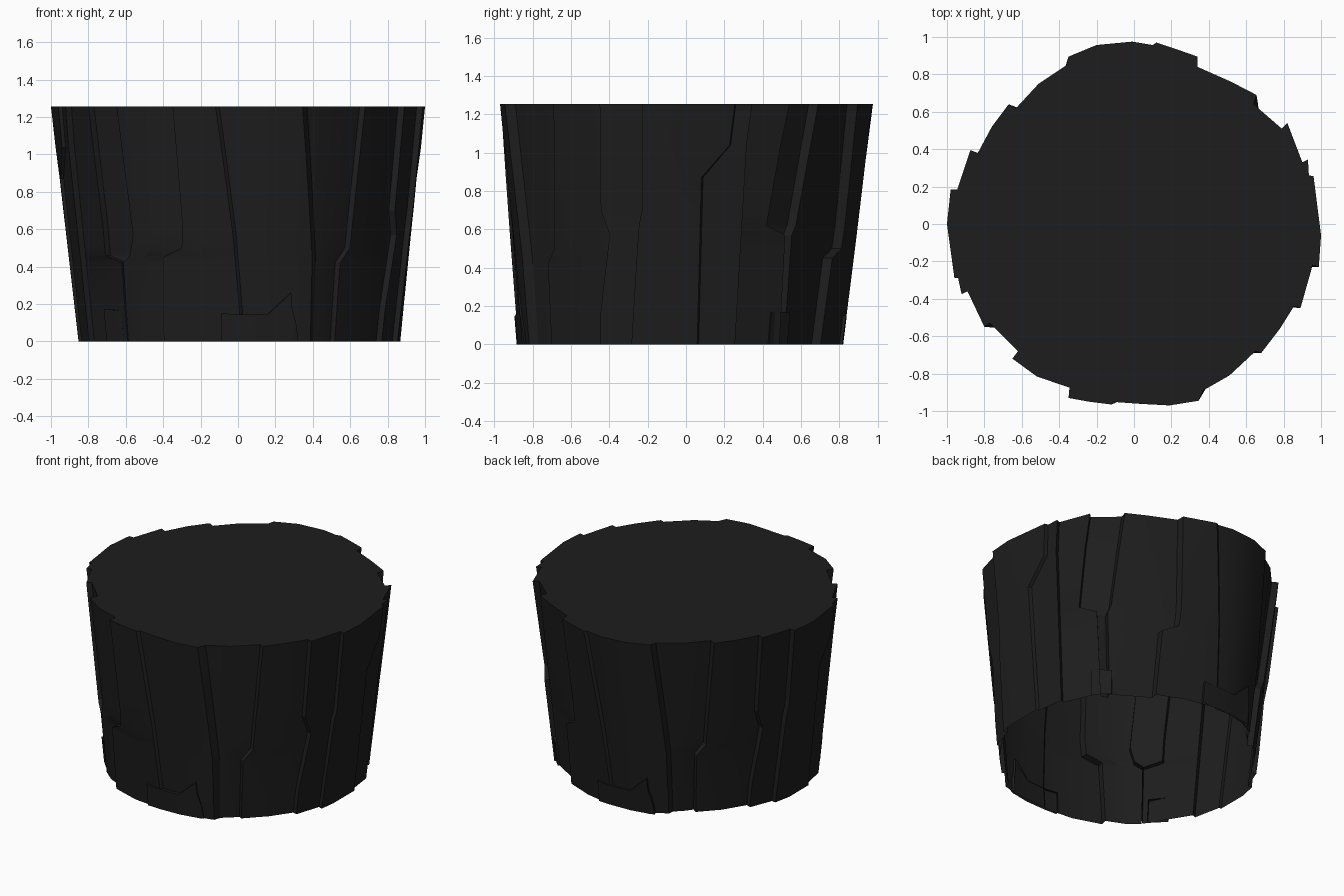
import bpy, bmesh, math

if "Cube" in bpy.data.objects:
    bpy.data.objects.remove(bpy.data.objects["Cube"])

H = 1.255

mat = bpy.data.materials.new("charred_black")
mat.diffuse_color = (0.0125, 0.0125, 0.0125, 1)
mat.use_nodes = True
mat.node_tree.nodes["Principled BSDF"].inputs["Base Color"].default_value = mat.diffuse_color

# Bark planks along the top outline, front half then back half
FRONT = [
    [(-.94, -.29), (-.922, -.375)],
    [(-.89, -.36), (-.80, -.55)],
    [(-.77, -.53), (-.62, -.68)],
    [(-.65, -.72), (-.52, -.815), (-.345, -.875)],
    [(-.35, -.93), (-.24, -.95), (-.12, -.965)],
    [(-.10, -.952), (.04, -.962), (.19, -.97), (.345, -.945)],
    [(.37, -.89), (.51, -.81), (.65, -.68)],
    [(.68, -.69), (.78, -.56), (.855, -.44)],
    [(.89, -.45), (.955, -.22)],
    [(.988, -.23), (1.0, -.06), (.96, .255)],
]
BACK = [
    [(.935, .26), (.93, .345)],
    [(.90, .33), (.82, .54)],
    [(.79, .51), (.64, .64)],
    [(.655, .69), (.52, .76), (.34, .84)],
    [(.34, .895), (.24, .93), (.12, .97)],
    [(.10, .957), (-.01, .975), (-.20, .957), (-.35, .895)],
    [(-.36, .85), (-.51, .75), (-.63, .62)],
    [(-.67, .64), (-.76, .52), (-.835, .38)],
    [(-.875, .395), (-.945, .185)],
    [(-.98, .185), (-1.0, 0), (-.96, -.29)],
]
# How the seam before each plank wanders, as (height, degrees)
SEAMS = [
    [(0, -9), (.87, -9.5), (1.04, -1), (H, 0)],
    [(0, -1), (1.04, -1), (H, 0)],
    [(0, 10), (.42, 10.3), (.46, 2), (.62, 2), (H, 0)],
    [(0, -3), (.42, -2.5), (.46, 1), (.57, 3), (H, 0)],
    [(0, -7.5), (.45, -6), (.50, 1), (.62, 1.6), (H, 0)],
    [(0, 7), (.17, 7), (.57, 5), (H, 0)],
    [(0, 5.5), (.45, 5), (H, 0)],
    [(0, -7.5), (.42, -7), (.50, -3), (H, 0)],
    [(0, -2), (.17, -1.5), (.57, 2.5), (.70, -.5), (H, 0)],
    [(0, -3.7), (.62, -1), (.70, 0), (H, 0)],
]
# On the back the narrow plank ends higher up
BACK_SEAMS = dict(enumerate(SEAMS))
BACK_SEAMS[2] = [(0, 4), (.57, 2.5), (.62, -5), (1.04, -2), (H, 0)]
BACK_SEAMS[3] = [(0, -5.5), (.57, -6.5), (.62, -5), (H, 0)]

STRIPS = ([(p, SEAMS[i]) for i, p in enumerate(FRONT)]
          + [(p, BACK_SEAMS[i]) for i, p in enumerate(BACK)])
LEVELS = sorted({z for _, s in STRIPS for z, _ in s})


def lerp_path(path, z):
    for (z0, a0), (z1, a1) in zip(path, path[1:]):
        if z <= z1:
            return a0 + (a1 - a0) * (z - z0) / (z1 - z0)
    return path[-1][1]


def place(r, ang, z):
    """Point on the tapering, slightly leaning trunk."""
    t = z / H
    k = r * (.868 + .132 * t)
    return (.01 * (1 - t) + k * math.cos(ang),
            -.03 * (1 - t) + k * math.sin(ang), z)


def finish(name, bm):
    bmesh.ops.recalc_face_normals(bm, faces=bm.faces)
    me = bpy.data.meshes.new(name)
    bm.to_mesh(me)
    bm.free()
    me.materials.append(mat)
    ob = bpy.data.objects.new(name, me)
    bpy.context.collection.objects.link(ob)
    bpy.context.view_layer.objects.active = ob
    ob.select_set(True)
    bpy.ops.object.shade_smooth_by_angle(angle=math.radians(20))
    ob.select_set(False)
    return ob


# Trunk: one stepped ring per level, open below and capped on top
bm = bmesh.new()
rings = []
for z in LEVELS:
    ring = []
    for i, (plank, seam) in enumerate(STRIPS):
        d0 = lerp_path(seam, z)
        d1 = lerp_path(STRIPS[(i + 1) % len(STRIPS)][1], z)
        for j, (x, y) in enumerate(plank):
            d = d0 + (d1 - d0) * j / (len(plank) - 1)
            a = math.atan2(y, x) + math.radians(d)
            ring.append(bm.verts.new(place(math.hypot(x, y), a, z)))
    rings.append(ring)
n = len(rings[0])
for lo, hi in zip(rings, rings[1:]):
    for i in range(n):
        j = (i + 1) % n
        bm.faces.new((lo[i], lo[j], hi[j], hi[i]))
bm.faces.new(rings[-1])
finish("bark_trunk", bm)


# Raised bark pieces along the foot, from (degrees, height, radius) columns
def foot_chip(name, cols_in, turn, shrink=0, depth=.03):
    bm = bmesh.new()
    cols = []
    for deg, h, r in cols_in:
        a = math.radians(deg + turn)
        r -= shrink
        cols.append([bm.verts.new(place(q, a, z))
                     for q, z in ((r, 0), (r, h), (r - depth, h), (r - depth, 0))])
    for a, b in zip(cols, cols[1:]):
        for k in (0, 1):
            bm.faces.new((a[k], b[k], b[k + 1], a[k + 1]))
    for c in (cols[0], cols[-1]):
        bm.faces.new(c)
    finish(name, bm)


for side, turn, shrink in (("front", 0, 0), ("back", 180, .004)):
    foot_chip("foot_chip_wide_" + side,
              [(263.5, .15, .985), (270, .145, .983), (280, .145, .992),
               (288, .26, 1.0), (288.5, .17, 1.003), (290, .10, 1.003),
               (291, .01, 1.003)], turn, shrink)
    foot_chip("foot_chip_small_" + side,
              [(213, .17, .978), (217, .17, .97), (222, .165, .962)], turn)
